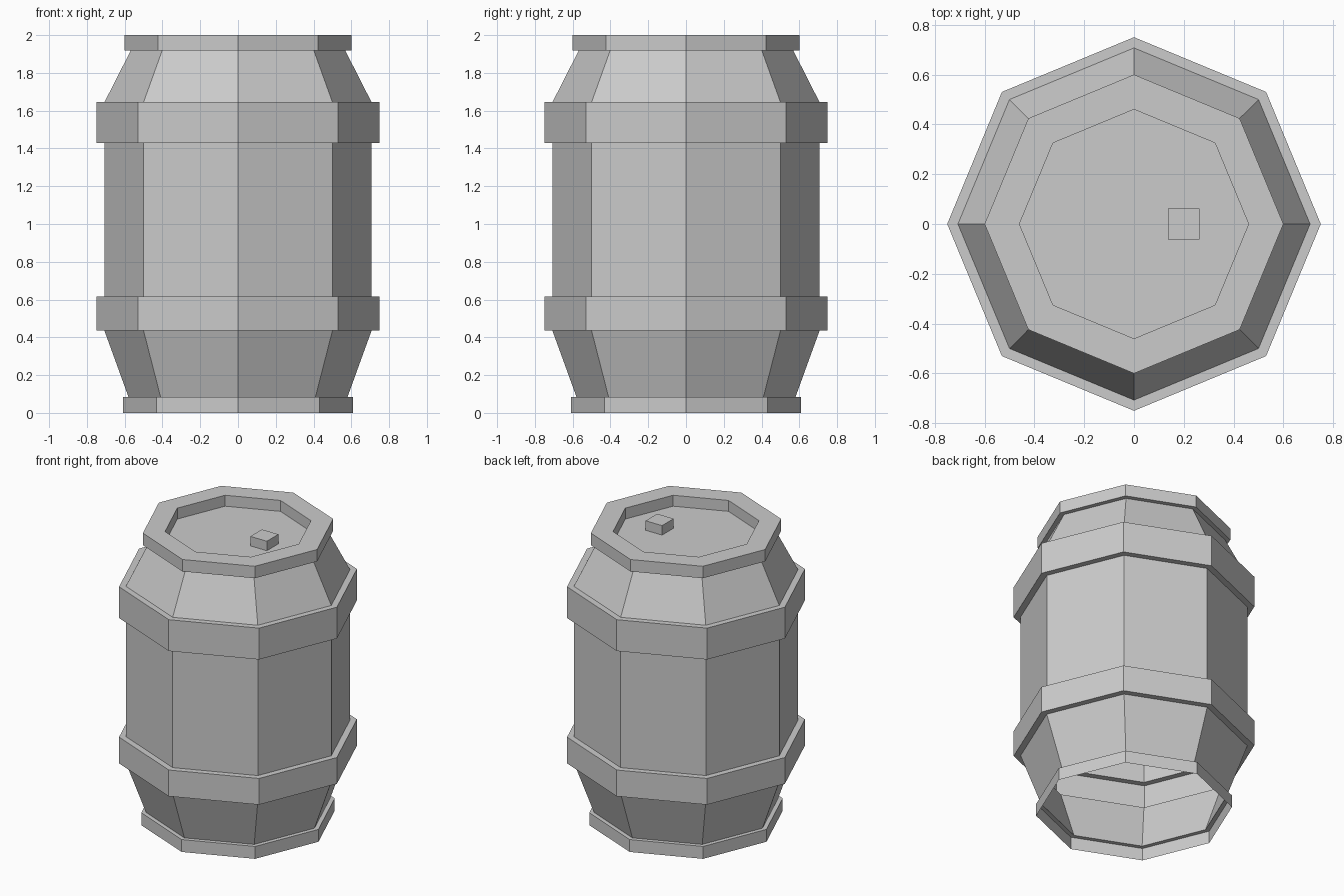
import bpy
import bmesh
from math import cos, sin, tau

cube = bpy.data.objects.get("Cube")
if cube:
    bpy.data.objects.remove(cube, do_unlink=True)

SIDES = 8
FLOOR_Z = 1.925


def make_material(name, color):
    mat = bpy.data.materials.new(name)
    mat.use_nodes = True
    mat.diffuse_color = color
    mat.node_tree.nodes["Principled BSDF"].inputs["Base Color"].default_value = color
    return mat


def add_object(name, bm, mat):
    mesh = bpy.data.meshes.new(name)
    bm.to_mesh(mesh)
    bm.free()
    mesh.materials.append(mat)
    obj = bpy.data.objects.new(name, mesh)
    bpy.context.collection.objects.link(obj)
    return obj


grey = make_material("plain grey", (0.6, 0.6, 0.6, 1.0))

# Barrel outline (radius, height) from the open foot up to the sunken lid
profile = [
    (0.61, 0.0), (0.61, 0.085), (0.58, 0.085),      # foot rim
    (0.707, 0.435),                                 # lower taper
    (0.75, 0.435), (0.75, 0.615), (0.707, 0.615),   # lower hoop
    (0.707, 1.43),                                  # straight body
    (0.75, 1.43), (0.75, 1.645), (0.707, 1.645),    # upper hoop
    (0.568, 1.918),                                 # shoulder
    (0.60, 1.918), (0.60, 2.0), (0.46, 2.0),        # top rim
    (0.46, FLOOR_Z),                                # recess wall
]

# Barrel shell: a single-walled octagonal lathe, open underneath
bm = bmesh.new()
angles = [tau * i / SIDES for i in range(SIDES)]
rings = [[bm.verts.new((r * cos(a), r * sin(a), z)) for a in angles]
         for r, z in profile]
for low, high in zip(rings, rings[1:]):
    for i in range(SIDES):
        j = (i + 1) % SIDES
        bm.faces.new((low[i], low[j], high[j], high[i]))
bm.faces.new(rings[-1])
add_object("barrel_shell", bm, grey)

# Small square plug on the lid
bm = bmesh.new()
bmesh.ops.create_cube(bm, size=1.0)
bmesh.ops.scale(bm, vec=(0.125, 0.125, 0.065), verts=bm.verts)
bmesh.ops.translate(bm, vec=(0.2, 0.0, FLOOR_Z + 0.0325), verts=bm.verts)
add_object("lid_plug", bm, grey)
